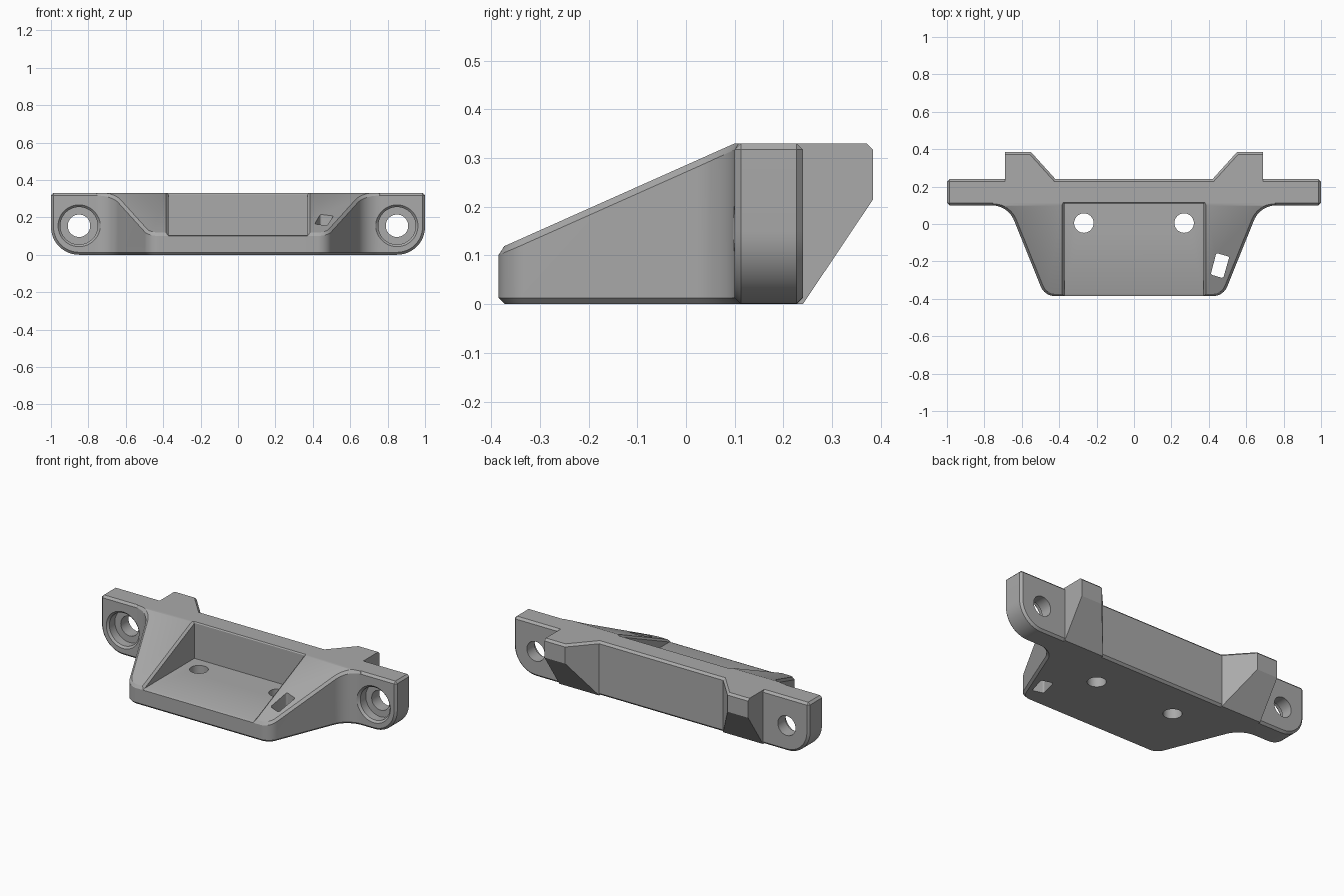
import bpy, bmesh, math
from mathutils import Vector, Matrix

old = bpy.data.objects.get("Cube")
if old:
    bpy.data.objects.remove(old)

TOP = 0.33      # height of the bracket
EDGE = 0.013    # chamfer size


def slope(y):
    """Height of the sloping top at depth y."""
    return TOP + 0.446 * (y - 0.1)


def rounded(corners):
    """Outline from (x, y, radius) corners, with arcs at the rounded ones."""
    out = []
    for i, (x, y, r) in enumerate(corners):
        p = Vector((x, y))
        if not r:
            out.append(p)
            continue
        a = (Vector(corners[i - 1][:2]) - p).normalized()
        b = (Vector(corners[(i + 1) % len(corners)][:2]) - p).normalized()
        half = a.angle(b) / 2
        centre = p + (a + b).normalized() * (r / math.sin(half))
        reach = r / math.tan(half)
        start, end = p + a * reach - centre, p + b * reach - centre
        turn = math.atan2(start.x * end.y - start.y * end.x, start.dot(end))
        for k in range(13):
            out.append(centre + Matrix.Rotation(turn * k / 12, 2) @ start)
    return out


def loft(name, rings, chamfer=None, trim=None):
    """Solid through rings of points; chamfer(edge) picks edges to bevel."""
    bm = bmesh.new()
    loops = [[bm.verts.new(p) for p in ring] for ring in rings]
    n = len(loops[0])
    for lo, hi in zip(loops, loops[1:]):
        for i in range(n):
            j = (i + 1) % n
            bm.faces.new((lo[i], lo[j], hi[j], hi[i]))
    bm.faces.new(loops[0][::-1])
    bm.faces.new(loops[-1])
    bmesh.ops.recalc_face_normals(bm, faces=bm.faces)
    if chamfer:
        bmesh.ops.bevel(bm, geom=[e for e in bm.edges if chamfer(e)],
                        offset=EDGE, segments=1, affect='EDGES')
    if trim:
        bmesh.ops.bisect_plane(bm, geom=bm.verts[:] + bm.edges[:] + bm.faces[:],
                               plane_co=(0, 0, trim), plane_no=(0, 0, 1), clear_outer=True)
        bmesh.ops.holes_fill(bm, edges=[e for e in bm.edges if e.is_boundary])
        bmesh.ops.recalc_face_normals(bm, faces=bm.faces)
    return finish(name, bm)


def cone(name, start, end, r1, r2):
    """Cylinder or cone between two points."""
    a, b = Vector(start), Vector(end)
    spin = Vector((0, 0, 1)).rotation_difference(b - a).to_matrix().to_4x4()
    bm = bmesh.new()
    bmesh.ops.create_cone(bm, cap_ends=True, segments=48, radius1=r1, radius2=r2,
                          depth=(b - a).length,
                          matrix=Matrix.Translation((a + b) / 2) @ spin)
    return finish(name, bm)


def finish(name, bm):
    mesh = bpy.data.meshes.new(name)
    bm.to_mesh(mesh)
    bm.free()
    obj = bpy.data.objects.new(name, mesh)
    bpy.context.collection.objects.link(obj)
    return obj


def combine(target, other, operation):
    """Boolean the other solid into the target and discard it."""
    mod = target.modifiers.new("combine", 'BOOLEAN')
    mod.object, mod.operation, mod.solver = other, operation, 'EXACT'
    bpy.context.view_layer.objects.active = target
    bpy.ops.object.modifier_apply(modifier=mod.name)
    bpy.data.objects.remove(other)


def rect(x0, x1, z0, z1, y):
    return [(x0, y, z0), (x1, y, z0), (x1, y, z1), (x0, y, z1)]


# Mounting bar with rounded lower ends
profile = rounded([(-1, 0, 0.15), (1, 0, 0.15), (1, TOP, 0), (-1, TOP, 0)])
bracket = loft("mounting_bracket",
               [[(p.x, y, p.y) for p in profile] for y in (0.1, 0.24)],
               chamfer=lambda e: e.calc_face_angle(0) > 0.6)

# Tapered tray body with a sloping top
half = [(-0.674, 0.1, 0.13), (-0.478, -0.385, 0.08)]
plan = rounded([(-0.8, 0.14, 0), (-0.8, 0.1, 0)] + half
               + [(-x, y, r) for x, y, r in half[::-1]] + [(0.8, 0.1, 0), (0.8, 0.14, 0)])
# The straight run along the bar is dropped so the fillet ends at the bar face
edge_x = abs(plan[2].x)
plan = [Vector((-edge_x, 0.14))] + plan[2:-2] + [Vector((edge_x, 0.14))]
body = loft("tray_body",
            [[(p.x, p.y, 0) for p in plan], [(p.x, p.y, slope(p.y)) for p in plan]],
            chamfer=lambda e: (e.verts[0].co - e.verts[1].co).xy.length > 1e-4,
            trim=TOP)
combine(bracket, body, 'UNION')


# Rear lugs, undercut and tapering inward
def lug_edge(e):
    a, b = (v.co for v in e.verts)
    on_top = min(a.z, b.z) > TOP - 0.001
    at_back = max(a.y, b.y) > 0.379
    outer = min(abs(a.x), abs(b.x)) > 0.68
    return on_top and at_back and not outer


for s in (-1, 1):
    lug = loft("rear_lug", [rect(s * 0.69, s * 0.42, 0, TOP, 0.2),
                            rect(s * 0.69, s * 0.42, 0, TOP, 0.24),
                            rect(s * 0.69, s * 0.55, 0.215, TOP, 0.384)], chamfer=lug_edge)
    combine(bracket, lug, 'UNION')

# Tray pocket, open at the front, and the chamfer around its rim
cutters = [loft("pocket_cutter", [rect(-0.372, 0.372, 0.107, 0.6, y) for y in (-0.6, 0.11)])]


def rim(x, y_back, lift):
    return [(sx * x, y, slope(y) + lift)
            for sx, y in ((-1, -0.5), (1, -0.5), (1, y_back), (-1, y_back))]


cutters.append(loft("rim_cutter", [rim(0.372, 0.108, -EDGE), rim(0.398, 0.134, EDGE)]))

# Counterbored screw holes in the bar, and plain holes in the tray floor
for s in (-1, 1):
    x, z = s * 0.85, 0.155
    cutters += [
        cone("screw_hole", (x, 0, z), (x, 0.4, z), 0.06, 0.06),
        cone("counterbore", (x, 0.05, z), (x, 0.165, z), 0.1, 0.1),
        cone("counterbore_rim", (x, 0.09, z), (x, 0.112, z), 0.122, 0.1),
        cone("floor_hole", (s * 0.268, 0.005, -0.1), (s * 0.268, 0.005, 0.2), 0.052, 0.052),
    ]

# Small slanted slot through the left side wall
slot = rounded([(0.44, -0.155, 0.01), (0.41, -0.27, 0.01),
                (0.477, -0.29, 0.01), (0.51, -0.175, 0.01)])
cutters.append(loft("slot_cutter", [[(p.x, p.y, z) for p in slot] for z in (-0.1, 0.5)]))

for cutter in cutters:
    combine(bracket, cutter, 'DIFFERENCE')

# Single grey material
grey = bpy.data.materials.new("plain_grey")
grey.use_nodes = True
grey.diffuse_color = (0.4, 0.4, 0.4, 1)
grey.node_tree.nodes["Principled BSDF"].inputs["Base Color"].default_value = grey.diffuse_color
bracket.data.materials.clear()
bracket.data.materials.append(grey)
for face in bracket.data.polygons:
    face.material_index = 0

bpy.ops.object.select_all(action='DESELECT')
bracket.select_set(True)
bpy.context.view_layer.objects.active = bracket
bpy.ops.object.shade_smooth_by_angle(angle=math.radians(25))
